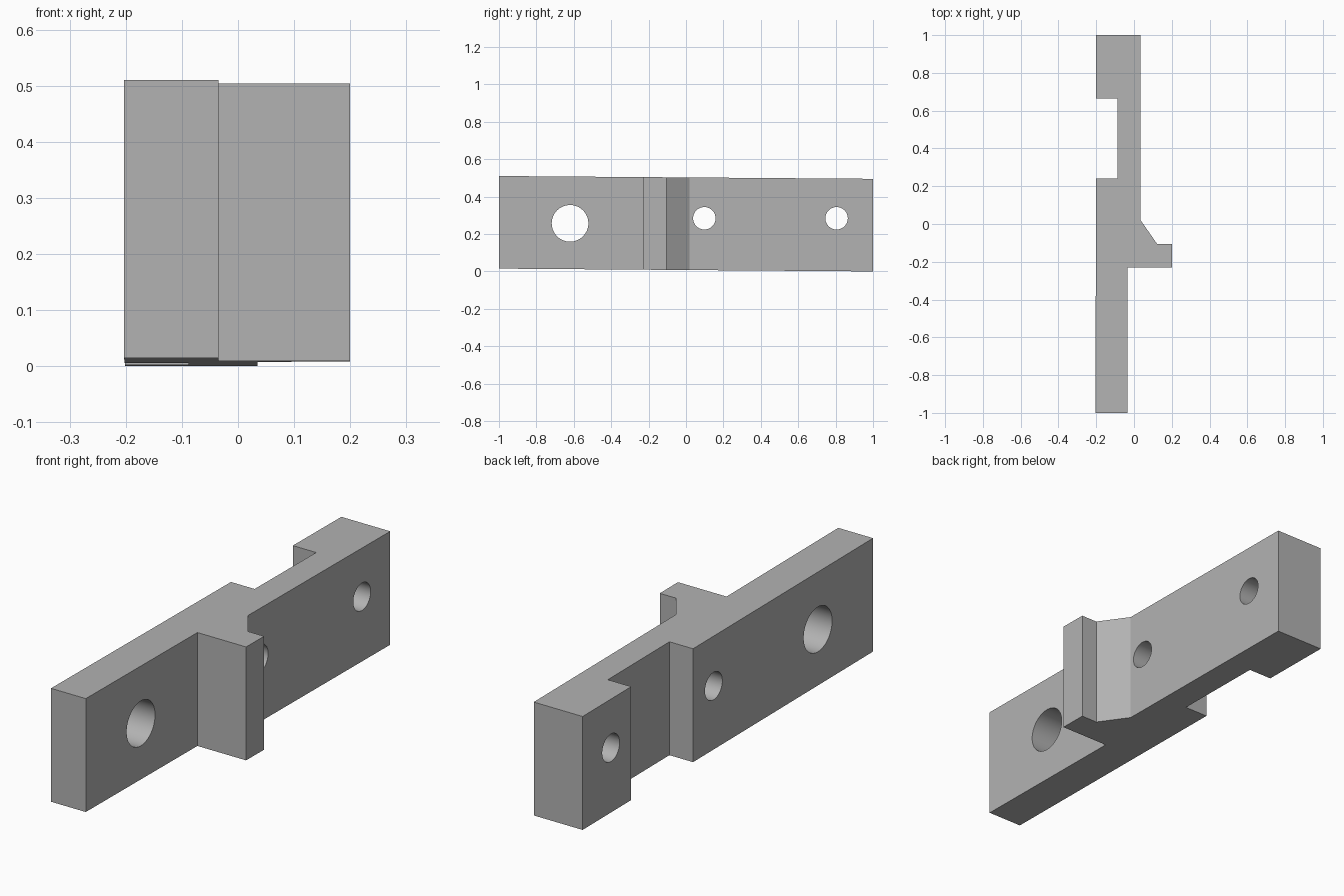
import bpy, bmesh, math
from mathutils import Matrix

cube = bpy.data.objects.get("Cube")
if cube:
    bpy.data.objects.remove(cube, do_unlink=True)

grey = bpy.data.materials.new("plain_grey")
grey.use_nodes = True
grey.diffuse_color = (0.45, 0.45, 0.45, 1)
grey.node_tree.nodes["Principled BSDF"].inputs["Base Color"].default_value = grey.diffuse_color


def make_object(name, bm):
    bmesh.ops.recalc_face_normals(bm, faces=bm.faces)
    mesh = bpy.data.meshes.new(name)
    bm.to_mesh(mesh)
    bm.free()
    mesh.materials.append(grey)
    obj = bpy.data.objects.new(name, mesh)
    bpy.context.collection.objects.link(obj)
    return obj


# Bracket bar: plan outline with a rear notch and a side lug, extruded upward
HEIGHT = 0.495
outline = [(-0.203, -1), (-0.035, -1), (-0.035, -0.23), (0.2, -0.23),
           (0.2, -0.105), (0.122, -0.105), (0.035, 0.02), (0.035, 1),
           (-0.201, 1), (-0.201, 0.665), (-0.088, 0.665), (-0.088, 0.24),
           (-0.202, 0.24)]
bm = bmesh.new()
base = bm.faces.new([bm.verts.new((x, y, 0)) for x, y in outline])
top = bmesh.ops.extrude_face_region(bm, geom=[base])["geom"]
for v in top:
    if isinstance(v, bmesh.types.BMVert):
        v.co.z += HEIGHT
# Slight lean: the bar climbs gently toward its front end
for v in bm.verts:
    v.co.z += 0.0075 * (1 - v.co.y)
bar = make_object("bracket_bar", bm)

# Bolt holes, bored from side to side
bm = bmesh.new()
for y, z, radius in [(-0.62, 0.257, 0.098), (0.098, 0.284, 0.06), (0.805, 0.284, 0.06)]:
    place = Matrix.Translation((0, y, z)) @ Matrix.Rotation(math.pi / 2, 4, 'Y')
    bmesh.ops.create_cone(bm, cap_ends=True, segments=64, radius1=radius,
                          radius2=radius, depth=1, matrix=place)
drills = make_object("hole_cutters", bm)
drills.hide_render = True

cut = bar.modifiers.new("bolt_holes", 'BOOLEAN')
cut.operation = 'DIFFERENCE'
cut.solver = 'EXACT'
cut.object = drills

bpy.ops.object.select_all(action='DESELECT')
bpy.context.view_layer.objects.active = bar
bar.select_set(True)
bpy.ops.object.modifier_apply(modifier=cut.name)
bpy.data.objects.remove(drills, do_unlink=True)
bpy.ops.object.shade_smooth_by_angle(angle=math.radians(30))
